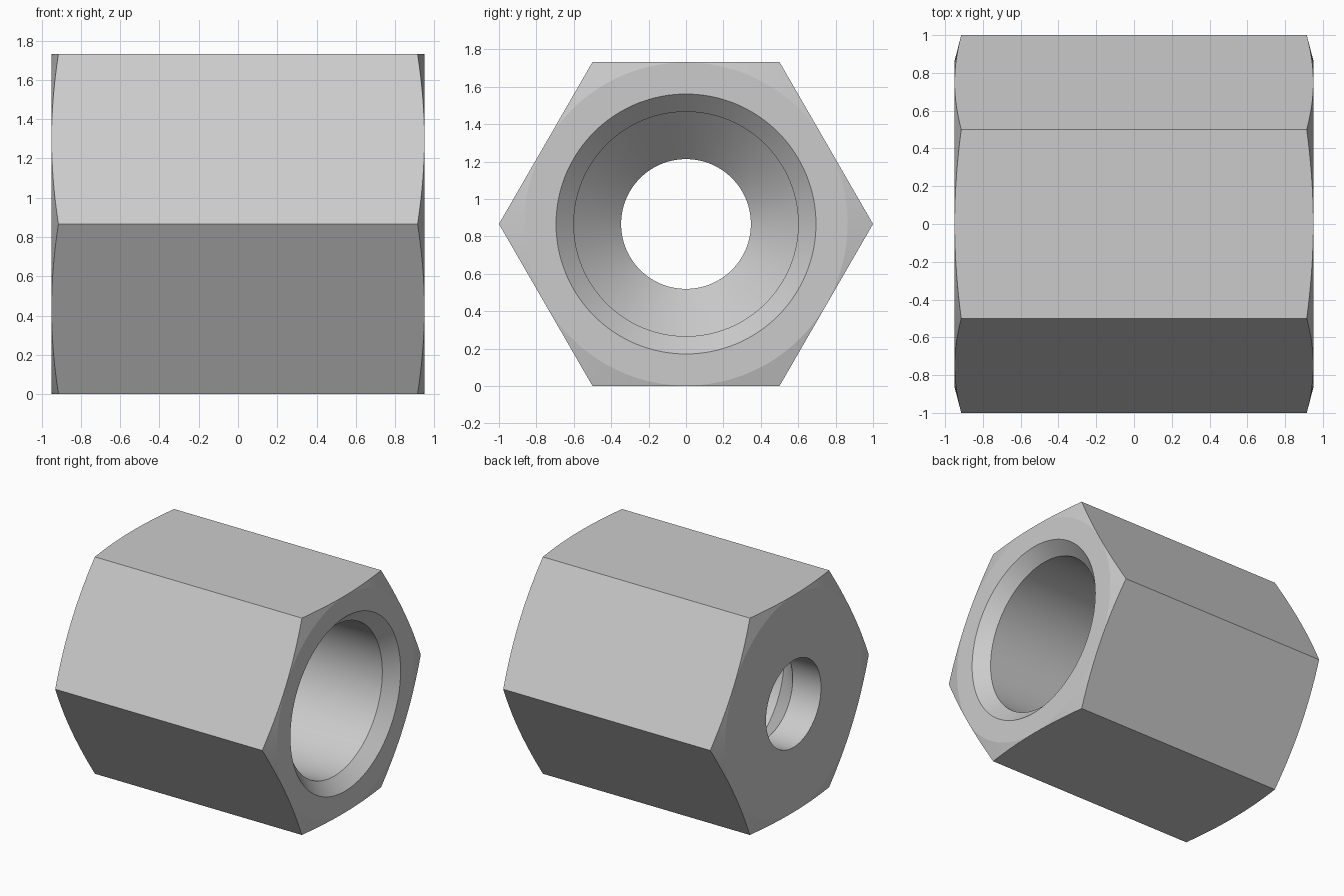
import bpy, bmesh
from math import sin, cos, tau, sqrt

if "Cube" in bpy.data.objects:
    bpy.data.objects.remove(bpy.data.objects["Cube"])

HALF, APOTHEM = 0.95, sqrt(3) / 2
SEGMENTS = 128


def revolve(name, profile, segments):
    """Revolve a closed (x, radius) profile around the x axis."""
    bm = bmesh.new()
    rings = []
    for i in range(segments):
        a = tau * i / segments
        rings.append([bm.verts.new((x, r * cos(a), APOTHEM + r * sin(a)))
                      for x, r in profile])
    n = len(profile)
    for i in range(segments):
        a, b = rings[i], rings[(i + 1) % segments]
        for j in range(n):
            k = (j + 1) % n
            bm.faces.new((a[j], a[k], b[k], b[j]))
    return finish(name, bm)


def finish(name, bm):
    bmesh.ops.recalc_face_normals(bm, faces=bm.faces)
    mesh = bpy.data.meshes.new(name)
    bm.to_mesh(mesh)
    bm.free()
    obj = bpy.data.objects.new(name, mesh)
    bpy.context.collection.objects.link(obj)
    return obj


# Hexagonal bar, slightly overlong so the turned shape trims its ends
bm = bmesh.new()
ends = [[bm.verts.new((x, cos(tau * i / 6), APOTHEM + sin(tau * i / 6)))
         for i in range(6)] for x in (-1.1, 1.1)]
for ring in ends:
    bm.faces.new(ring)
for i in range(6):
    j = (i + 1) % 6
    bm.faces.new((ends[0][i], ends[0][j], ends[1][j], ends[1][i]))
nut = finish("hex_nut", bm)

# Turned shape: conical end chamfers outside, stepped bore inside
turned = revolve("turned_cutter", [
    (-HALF, 0.347), (-HALF, 0.864), (-0.885, 1.114),
    (0.885, 1.114), (HALF, 0.864), (HALF, 0.695),
    (0.855, 0.60), (-0.447, 0.60), (-0.70, 0.347)], SEGMENTS)

# Keep only what both shapes share
mod = nut.modifiers.new("turned", 'BOOLEAN')
mod.operation = 'INTERSECT'
mod.solver = 'EXACT'
mod.object = turned
bpy.context.view_layer.objects.active = nut
nut.select_set(True)
bpy.ops.object.modifier_apply(modifier=mod.name)
bpy.data.objects.remove(turned)
bpy.ops.object.shade_smooth_by_angle(angle=0.17)
